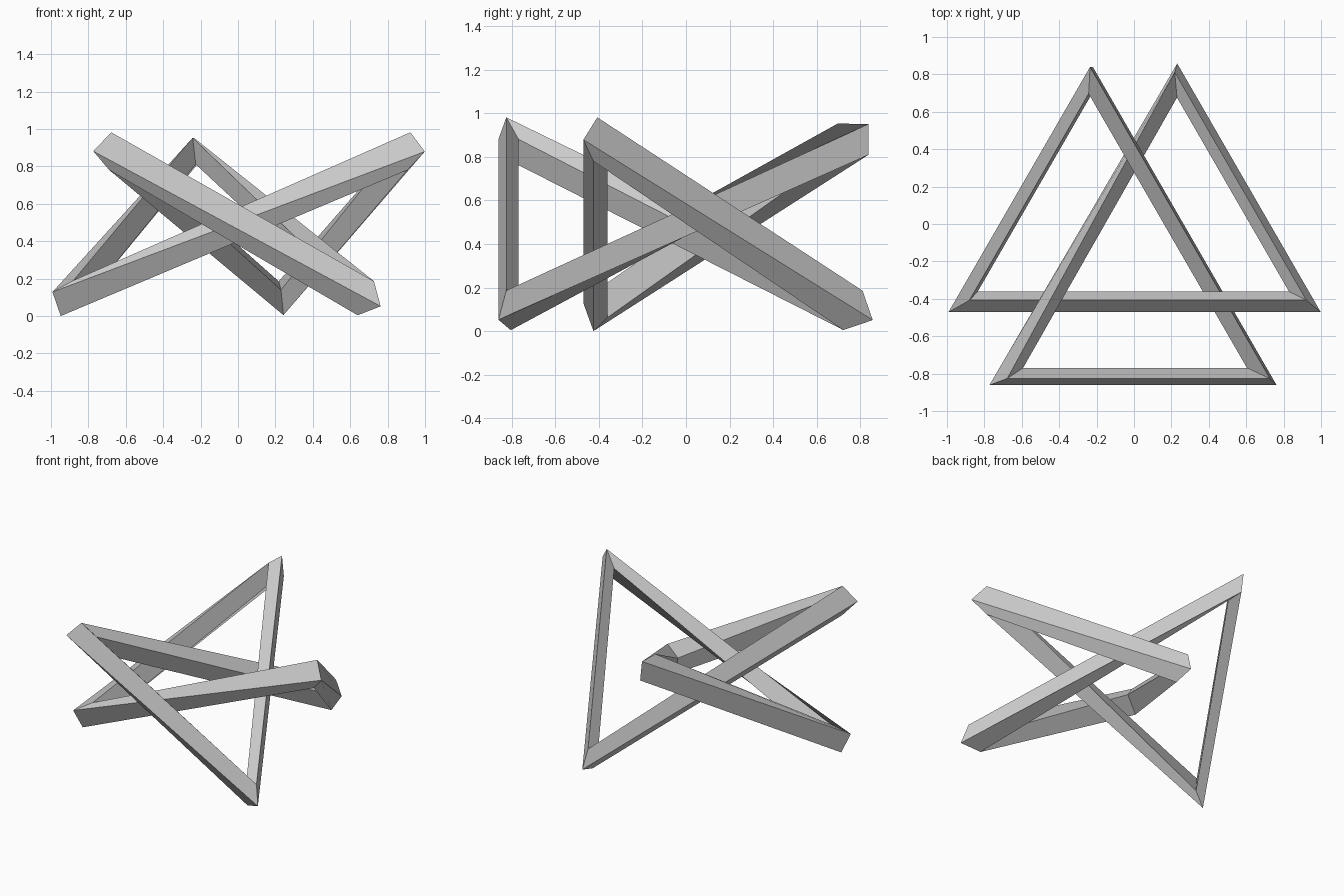
import bpy, bmesh
from math import sin, cos, radians
from mathutils import Vector

if "Cube" in bpy.data.objects:
    bpy.data.objects.remove(bpy.data.objects["Cube"])

S, R = 0.2305, 0.1015          # knot scale, tube radius
CENTRE = Vector((0.0, -0.155, 0.492))

# Six corner points sampled from a trefoil curve
def knot_point(deg):
    t = radians(deg)
    return CENTRE + S * Vector((sin(t) + 4 * sin(2 * t),
                                cos(t) - 4 * cos(2 * t),
                                1.705 * sin(3 * t)))

points = [knot_point(150 + 60 * i) for i in range(6)]
n = len(points)

# Tangent at each corner bisects the two bars
tangents = []
for i in range(n):
    a = (points[i] - points[i - 1]).normalized()
    b = (points[(i + 1) % n] - points[i]).normalized()
    tangents.append((a + b).normalized())

# Square rings carried around the knot with minimal twist
bm = bmesh.new()
rings = []
up = Vector((0, 0, 1))
up = (up - up.dot(tangents[0]) * tangents[0]).normalized()
for i in range(n):
    if i:
        up = tangents[i - 1].rotation_difference(tangents[i]) @ up
    side = tangents[i].cross(up)
    rings.append([bm.verts.new(points[i] + R * d) for d in (up, side, -up, -side)])

# Four faces per bar; the last bar closes with a quarter-turn index shift
for i in range(n):
    a, b = rings[i], rings[(i + 1) % n]
    shift = 1 if i == n - 1 else 0
    for j in range(4):
        bm.faces.new((a[j], a[(j + 1) % 4], b[(j + 1 + shift) % 4], b[(j + shift) % 4]))
bmesh.ops.recalc_face_normals(bm, faces=bm.faces)

mesh = bpy.data.meshes.new("trefoil_knot")
bm.to_mesh(mesh)
bm.free()
knot = bpy.data.objects.new("trefoil_knot", mesh)
bpy.context.collection.objects.link(knot)

# Stand on the floor
low = min(v.co.z for v in mesh.vertices)
for v in mesh.vertices:
    v.co.z -= low
